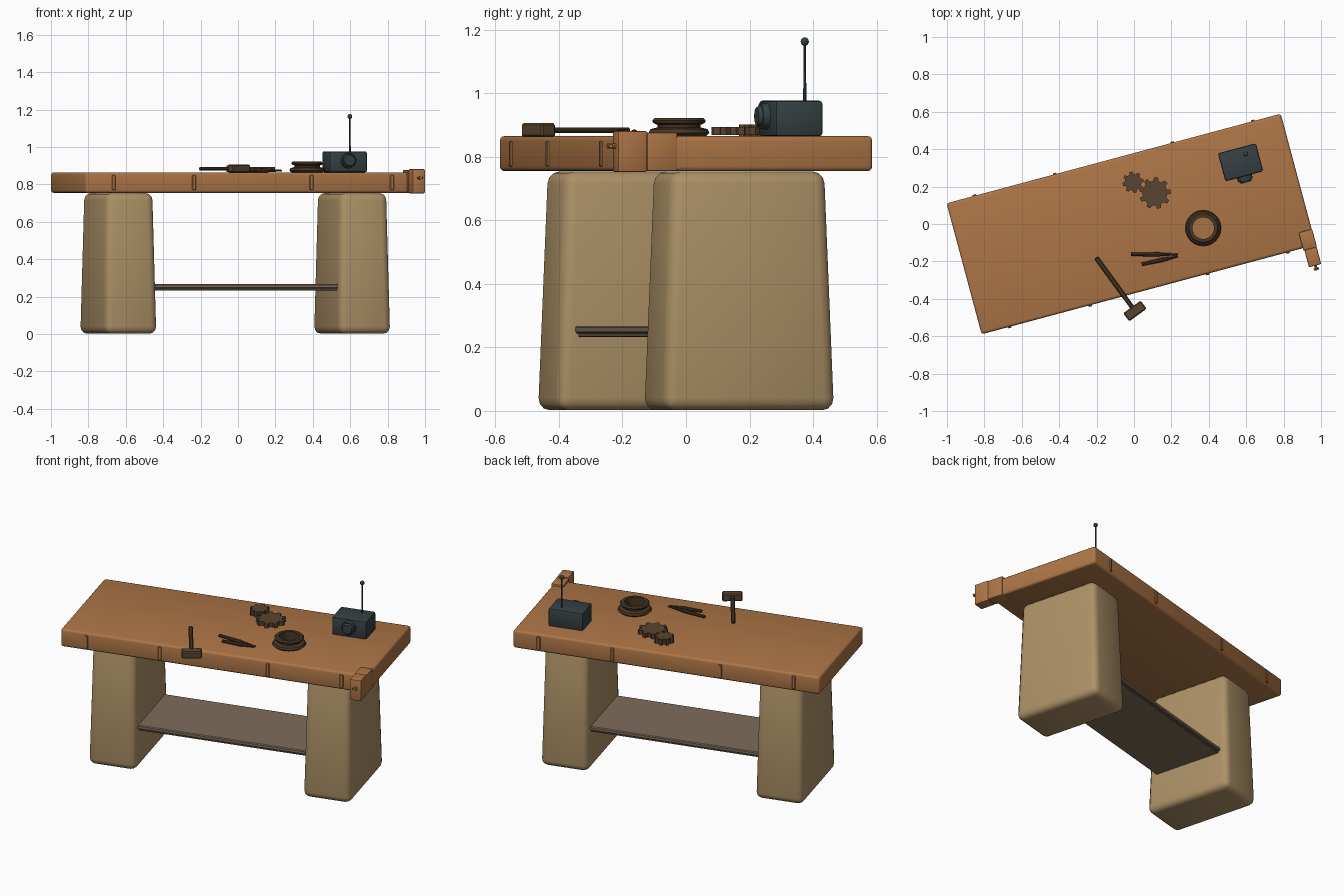
import bpy, bmesh
from math import radians, pi, cos, sin
from mathutils import Matrix, Vector

if "Cube" in bpy.data.objects:
    bpy.data.objects.remove(bpy.data.objects["Cube"])

# The whole bench is turned a little about the vertical axis
BENCH = Matrix.Translation((-0.015, 0, 0)) @ Matrix.Rotation(radians(15), 4, 'Z')


def material(name, r, g, b):
    m = bpy.data.materials.new(name)
    m.use_nodes = True
    m.diffuse_color = (r, g, b, 1)
    m.node_tree.nodes["Principled BSDF"].inputs["Base Color"].default_value = (r, g, b, 1)
    return m


WOOD = material("warm_wood", 0.42, 0.18, 0.062)
STONE = material("tan_stone", 0.42, 0.285, 0.135)
BOARD = material("grey_board", 0.21, 0.155, 0.105)
RUST = material("brown_iron", 0.10, 0.057, 0.029)
DARK = material("dark_iron", 0.065, 0.037, 0.019)
SLATE = material("slate_metal", 0.036, 0.051, 0.056)


def finish(name, bm, mat, matrix, smooth=True):
    bmesh.ops.recalc_face_normals(bm, faces=bm.faces)
    me = bpy.data.meshes.new(name)
    bm.to_mesh(me)
    bm.free()
    me.materials.append(mat)
    ob = bpy.data.objects.new(name, me)
    bpy.context.collection.objects.link(ob)
    ob.matrix_world = matrix
    if smooth:
        bpy.ops.object.select_all(action='DESELECT')
        ob.select_set(True)
        bpy.context.view_layer.objects.active = ob
        bpy.ops.object.shade_smooth_by_angle(angle=radians(35))
    return ob


def box(name, size, centre, mat, bevel=0.0, segments=2, frame=BENCH, taper=1.0):
    """Bevelled box; taper scales the top face."""
    bm = bmesh.new()
    bmesh.ops.create_cube(bm, size=1)
    for v in bm.verts:
        k = taper if v.co.z > 0 else 1
        v.co = Vector((v.co.x * size[0] * k, v.co.y * size[1] * k, v.co.z * size[2]))
    if bevel:
        bmesh.ops.bevel(bm, geom=bm.edges[:], offset=bevel, segments=segments,
                        profile=0.5, affect='EDGES')
    return finish(name, bm, mat, frame @ Matrix.Translation(centre))


def rod(name, start, end, r1, r2, mat, sides=12, frame=Matrix()):
    """Cylinder or cone between two points."""
    a, b = Vector(start), Vector(end)
    bm = bmesh.new()
    bmesh.ops.create_cone(bm, cap_ends=True, segments=sides, radius1=r1, radius2=r2,
                          depth=(b - a).length)
    turn = (b - a).to_track_quat('Z', 'Y').to_matrix().to_4x4()
    return finish(name, bm, mat, frame @ Matrix.Translation((a + b) / 2) @ turn)


def lathe(name, profile, centre, mat, sides=24):
    """Closed profile of (radius, height) swept round z."""
    bm = bmesh.new()
    rings = [[bm.verts.new((r * cos(2 * pi * i / sides), r * sin(2 * pi * i / sides), z))
              for r, z in profile] for i in range(sides)]
    n = len(profile)
    for i in range(sides):
        a, b = rings[i], rings[(i + 1) % sides]
        for j in range(n):
            bm.faces.new((a[j], b[j], b[(j + 1) % n], a[(j + 1) % n]))
    return finish(name, bm, mat, Matrix.Translation(centre))


def gear(name, centre, radius, teeth, height, turn, mat):
    bm = bmesh.new()
    verts = []
    for i in range(teeth):
        for frac, k in ((-0.32, 0.78), (-0.17, 1), (0.17, 1), (0.32, 0.78)):
            a = 2 * pi * (i + frac) / teeth + turn
            verts.append(bm.verts.new((radius * k * cos(a), radius * k * sin(a), 0)))
    face = bm.faces.new(verts)
    top = bmesh.ops.extrude_face_region(bm, geom=[face])["geom"]
    bmesh.ops.translate(bm, vec=(0, 0, height),
                        verts=[g for g in top if isinstance(g, bmesh.types.BMVert)])
    return finish(name, bm, mat, Matrix.Translation(centre), smooth=False)


# Table top with thin cleats on the long edges
box("table_top", (1.85, 0.725, 0.11), (0, 0, 0.81), WOOD, 0.014, 3)
for x in (-0.77, -0.325, 0.325, 0.77):
    for side, y in (("front", -0.3625), ("back", 0.3625)):
        box(f"{side}_cleat", (0.02, 0.014, 0.08), (x, y, 0.81), WOOD, 0.003, 1)

# Tapered pedestals and the shelf between them
for side, x in (("left", 0.647), ("right", -0.647)):
    box(f"{side}_pedestal", (0.29, 0.56, 0.752), (x, 0, 0.378), STONE, 0.038, 3, taper=0.9)
box("shelf", (1.06, 0.45, 0.024), (0, 0, 0.256), BOARD, 0.005, 1)
box("shelf_underside", (1.06, 0.43, 0.012), (0, 0, 0.239), BOARD, 0.003, 1)

# Vise on the front left corner
box("vise_inner_jaw", (0.075, 0.10, 0.122), (0.89, -0.326, 0.816), WOOD, 0.006)
box("vise_outer_jaw", (0.068, 0.095, 0.13), (0.892, -0.422, 0.817), WOOD, 0.006)
rod("vise_screw", (0.894, -0.46, 0.834), (0.894, -0.496, 0.834), 0.008, 0.008, WOOD, 10, BENCH)
rod("vise_handle", (0.88, -0.488, 0.834), (0.908, -0.488, 0.834), 0.006, 0.006, WOOD, 8, BENCH)

# Radio with a dial and an aerial
RADIO = Matrix.Translation((0.57, 0.33, 0.865)) @ Matrix.Rotation(radians(15), 4, 'Z')
box("radio_body", (0.21, 0.155, 0.112), (0, 0, 0.056), SLATE, 0.01, 2, RADIO)
rod("radio_dial", (0, -0.07, 0.063), (0, -0.10, 0.063), 0.043, 0.04, SLATE, 16, RADIO)
rod("radio_dial_cap", (0, -0.10, 0.063), (0, -0.112, 0.063), 0.034, 0.028, SLATE, 16, RADIO)
rod("aerial", (0.598, 0.374, 0.97), (0.598, 0.374, 1.165), 0.005, 0.004, SLATE, 8)
bm = bmesh.new()
bmesh.ops.create_uvsphere(bm, u_segments=12, v_segments=8, radius=0.013)
finish("aerial_tip", bm, SLATE, Matrix.Translation((0.598, 0.374, 1.163)))

# Hollow spool with two flanges
lathe("spool", [(0.058, 0), (0.085, 0), (0.096, 0.01), (0.09, 0.022), (0.068, 0.028),
                (0.068, 0.036), (0.082, 0.042), (0.084, 0.05), (0.076, 0.058),
                (0.058, 0.058)], (0.37, -0.022, 0.865), DARK)

# Loose gears
gear("small_gear", (-0.005, 0.223, 0.866), 0.057, 8, 0.036, 0.2, RUST)
gear("large_gear", (0.112, 0.165, 0.868), 0.085, 9, 0.026, 0.1, RUST)

# Hammer lying over the front edge
HAMMER = Matrix.Translation((0.005, -0.465, 0.884)) @ Matrix.Rotation(radians(36), 4, 'Z')
box("hammer_head", (0.115, 0.054, 0.044), (0, 0, 0), RUST, 0.006, 1, HAMMER)
box("hammer_handle", (0.025, 0.345, 0.018), (0, 0.18, 0), DARK, 0.006, 1, HAMMER)

# Pair of chisels with tapered blades
for a, b in (((-0.015, -0.162), (0.235, -0.163)), ((0.042, -0.215), (0.235, -0.174))):
    p, q = Vector((*a, 0.876)), Vector((*b, 0.874))
    m = p.lerp(q, 0.6)
    rod("chisel_handle", p, m, 0.009, 0.012, DARK, 8)
    rod("chisel_blade", m, q, 0.010, 0.004, DARK, 8)
